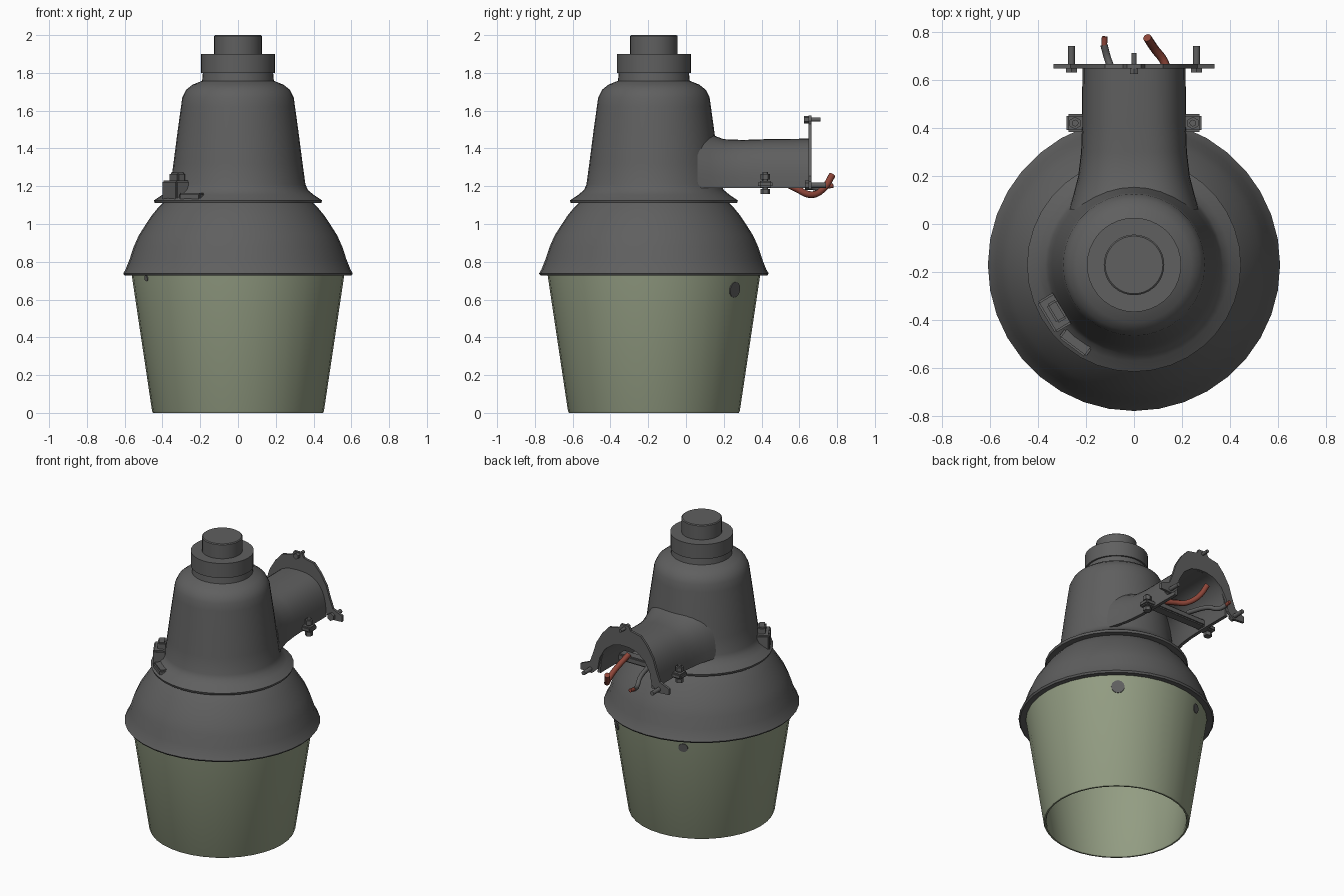
import bpy, bmesh, math
from mathutils import Vector, Matrix

if "Cube" in bpy.data.objects:
    bpy.data.objects.remove(bpy.data.objects["Cube"])

AXIS_Y = -0.17   # lamp axis sits forward of the origin


def material(name, rgb):
    m = bpy.data.materials.new(name)
    m.diffuse_color = (*rgb, 1)
    m.use_nodes = True
    m.node_tree.nodes["Principled BSDF"].inputs["Base Color"].default_value = m.diffuse_color
    return m


GREY = material("dark grey metal", (0.115, 0.115, 0.115))
GLASS = material("pale green glass", (0.29, 0.335, 0.225))
RED = material("red wire", (0.27, 0.06, 0.04))


def finish(name, bm, mat, angle=35):
    bmesh.ops.remove_doubles(bm, verts=bm.verts, dist=1e-5)
    bmesh.ops.recalc_face_normals(bm, faces=bm.faces)
    me = bpy.data.meshes.new(name)
    bm.to_mesh(me)
    bm.free()
    ob = bpy.data.objects.new(name, me)
    bpy.context.collection.objects.link(ob)
    me.materials.append(mat)
    bpy.ops.object.select_all(action='DESELECT')
    bpy.context.view_layer.objects.active = ob
    ob.select_set(True)
    bpy.ops.object.shade_smooth_by_angle(angle=math.radians(angle))
    return ob


def loft(bm, rings, closed):
    """Bridge successive point rings with quads."""
    vs = [[bm.verts.new(p) for p in r] for r in rings]
    n = len(rings[0])
    for a, b in zip(vs, vs[1:]):
        for i in range(n if closed else n - 1):
            j = (i + 1) % n
            bm.faces.new((a[i], a[j], b[j], b[i]))


def lathe(name, profile, mat, n=36):
    bm = bmesh.new()
    rings = [[(r * math.cos(2 * math.pi * i / n), AXIS_Y + r * math.sin(2 * math.pi * i / n), z)
              for i in range(n)] for r, z in profile]
    loft(bm, rings, True)
    bmesh.ops.dissolve_degenerate(bm, dist=1e-5, edges=bm.edges)
    return finish(name, bm, mat)


def rods(name, parts, mat=GREY):
    """Join several capped cylinders: (start, end, radius, sides)."""
    bm = bmesh.new()
    for a, b, r, n in parts:
        a, b = Vector(a), Vector(b)
        rot = (b - a).to_track_quat('Z', 'Y').to_matrix().to_4x4()
        bmesh.ops.create_cone(bm, cap_ends=True, segments=n, radius1=r, radius2=r,
                              depth=(b - a).length, matrix=Matrix.Translation((a + b) / 2) @ rot)
    return finish(name, bm, mat)


def box(name, centre, size, turn=0, bevel=0.008):
    bm = bmesh.new()
    bmesh.ops.create_cube(bm, size=1, matrix=Matrix.Translation(centre)
                          @ Matrix.Rotation(turn, 4, 'Z') @ Matrix.Diagonal((*size, 1)))
    bmesh.ops.bevel(bm, geom=bm.edges[:], offset=bevel, segments=2, affect='EDGES')
    return finish(name, bm, GREY)


def wire(name, pts, r, mat):
    cu = bpy.data.curves.new(name, 'CURVE')
    cu.dimensions = '3D'
    cu.bevel_depth, cu.bevel_resolution, cu.use_fill_caps = r, 2, True
    cu.resolution_u = 6
    sp = cu.splines.new('BEZIER')
    sp.bezier_points.add(len(pts) - 1)
    for bp, p in zip(sp.bezier_points, pts):
        bp.co = p
        bp.handle_left_type = bp.handle_right_type = 'AUTO'
    cu.materials.append(mat)
    bpy.context.collection.objects.link(bpy.data.objects.new(name, cu))


# open-bottomed glass refractor
lathe("glass_refractor", [(0.565, 0.745), (0.455, 0.01), (0.45, 0.0), (0.44, 0.0), (0.435, 0.01),
                          (0.545, 0.745)], GLASS)

# domed shade with hollow underside
lathe("dome_shade", [(0, 1.12), (0.39, 1.12), (0.42, 1.09), (0.457, 1.045), (0.49, 0.995),
                     (0.525, 0.94), (0.552, 0.88), (0.575, 0.81), (0.595, 0.76), (0.608, 0.738),
                     (0.6, 0.727), (0.56, 0.73), (0.548, 0.8), (0.5, 0.93), (0.43, 1.03),
                     (0.36, 1.08), (0, 1.09)], GREY)

# tapered housing with flange, collar and photocell cap
lathe("upper_housing", [(0, 1.11), (0.44, 1.11), (0.445, 1.125), (0.40, 1.155), (0.37, 1.18),
                        (0.357, 1.21), (0.342, 1.32), (0.32, 1.49), (0.302, 1.62), (0.295, 1.67),
                        (0.275, 1.71), (0.24, 1.738), (0.19, 1.758), (0.186, 1.80), (0, 1.80)], GREY)
lathe("top_collar", [(0, 1.8), (0.196, 1.8), (0.196, 1.9), (0, 1.9)], GREY)
lathe("photocell_cap", [(0, 1.89), (0.126, 1.89), (0.126, 1.995), (0.12, 2.0), (0, 2.0)], GREY)

# arched mounting arm, open underneath, flaring into the housing
bm = bmesh.new()
outer, inner = [], []
for y, w, top in [(0.06, 0.27, 1.5), (0.13, 0.25, 1.475), (0.2, 0.232, 1.449), (0.3, 0.22, 1.445),
                  (0.42, 0.216, 1.449), (0.65, 0.215, 1.452)]:
    for rings, d in ((outer, 0), (inner, 0.022)):
        ring = []
        for k in range(21):
            t = math.pi * k / 20
            c, s = math.cos(t), math.sin(t)
            ring.append((math.copysign(abs(c) ** 0.75, c) * (w - d), y,
                         1.19 + max(s, 0) ** 0.8 * (top - d - 1.19)))
        rings.append(ring)
loft(bm, [o + i[::-1] for o, i in zip(outer, inner)], True)
for ends in (0, -1):
    loft(bm, [outer[ends], inner[ends]], False)
finish("mounting_arm", bm, GREY, 50)

# arched end plate with a top tab and two feet
half_out = [(0.03, 1.575), (0.045, 1.545), (0.12, 1.53), (0.17, 1.475), (0.215, 1.40), (0.24, 1.32),
            (0.265, 1.255), (0.335, 1.225), (0.335, 1.185), (0.25, 1.18)]
half_in = [(0.205, 1.22), (0.19, 1.3), (0.15, 1.37), (0.09, 1.415), (0.03, 1.43)]
half = half_out + half_in
loop = half + [(-x, z) for x, z in reversed(half)]
bm = bmesh.new()
face = bm.faces.new([bm.verts.new((x, 0.648, z)) for x, z in loop])
ext = bmesh.ops.extrude_face_region(bm, geom=[face])
bmesh.ops.translate(bm, verts=[v for v in ext["geom"] if isinstance(v, bmesh.types.BMVert)],
                    vec=(0, 0.017, 0))
bmesh.ops.triangulate(bm, faces=[f for f in bm.faces if len(f.verts) > 4])
finish("arm_end_plate", bm, GREY)

# bolts through the plate feet and vertical clamp bolts beside the arm
for s, side in ((-1, "left"), (1, "right")):
    rods(side + "_plate_bolt", [((s * 0.26, 0.63, 1.205), (s * 0.26, 0.65, 1.205), 0.026, 6),
                                ((s * 0.26, 0.64, 1.205), (s * 0.26, 0.74, 1.205), 0.014, 12)])
    rods(side + "_clamp_bolt", [((s * 0.245, 0.42, 1.16), (s * 0.245, 0.42, 1.275), 0.014, 12),
                                ((s * 0.245, 0.42, 1.16), (s * 0.245, 0.42, 1.185), 0.026, 6),
                                ((s * 0.245, 0.42, 1.235), (s * 0.245, 0.42, 1.265), 0.026, 6)])
    box(side + "_clamp_ear", (s * 0.235, 0.42, 1.21), (0.09, 0.075, 0.035))
rods("top_plate_bolt", [((0, 0.625, 1.553), (0, 0.65, 1.553), 0.02, 6),
                        ((0, 0.64, 1.553), (0, 0.712, 1.553), 0.011, 12)])
box("clamp_bar", (0, 0.42, 1.225), (0.40, 0.07, 0.045))

# latch on the front left of the flange
turn = math.radians(211)
out = Vector((math.cos(turn), math.sin(turn), 0))
centre = Vector((0, AXIS_Y, 0))
box("latch_base", centre + out * 0.385 + Vector((0, 0, 1.175)), (0.085, 0.15, 0.11), turn)
box("latch_top", centre + out * 0.375 + Vector((0, 0, 1.24)), (0.05, 0.09, 0.065), turn)
turn2 = math.radians(233)
box("latch_tab", centre + Vector((math.cos(turn2), math.sin(turn2), 0)) * 0.395
    + Vector((0, 0, 1.14)), (0.07, 0.14, 0.05), turn2)

# supply wires hanging out of the arm
wire("red_supply_wire", [(0.12, 0.45, 1.26), (0.14, 0.58, 1.19), (0.13, 0.665, 1.155),
                         (0.085, 0.73, 1.19), (0.055, 0.775, 1.26)], 0.018, RED)
wire("grey_supply_wire", [(-0.06, 0.45, 1.25), (-0.085, 0.62, 1.22), (-0.11, 0.69, 1.19),
                          (-0.125, 0.745, 1.198)], 0.015, GREY)
wire("grey_wire_tip", [(-0.124, 0.738, 1.198), (-0.122, 0.78, 1.203)], 0.012, RED)

# dark retaining spots on the glass, as thin discs
for i, (deg, z, r) in enumerate([(51, 0.652, 0.042), (113, 0.668, 0.03), (210, 0.713, 0.016)]):
    a = math.radians(deg)
    d = Vector((math.cos(a), math.sin(a), -0.15)).normalized()
    rad = 0.455 + 0.11 * (z - 0.01) / 0.735
    p = Vector((rad * math.cos(a), AXIS_Y + rad * math.sin(a), z))
    rods("glass_spot_%d" % (i + 1), [(p - d * 0.005, p + d * 0.003, r, 12)])
